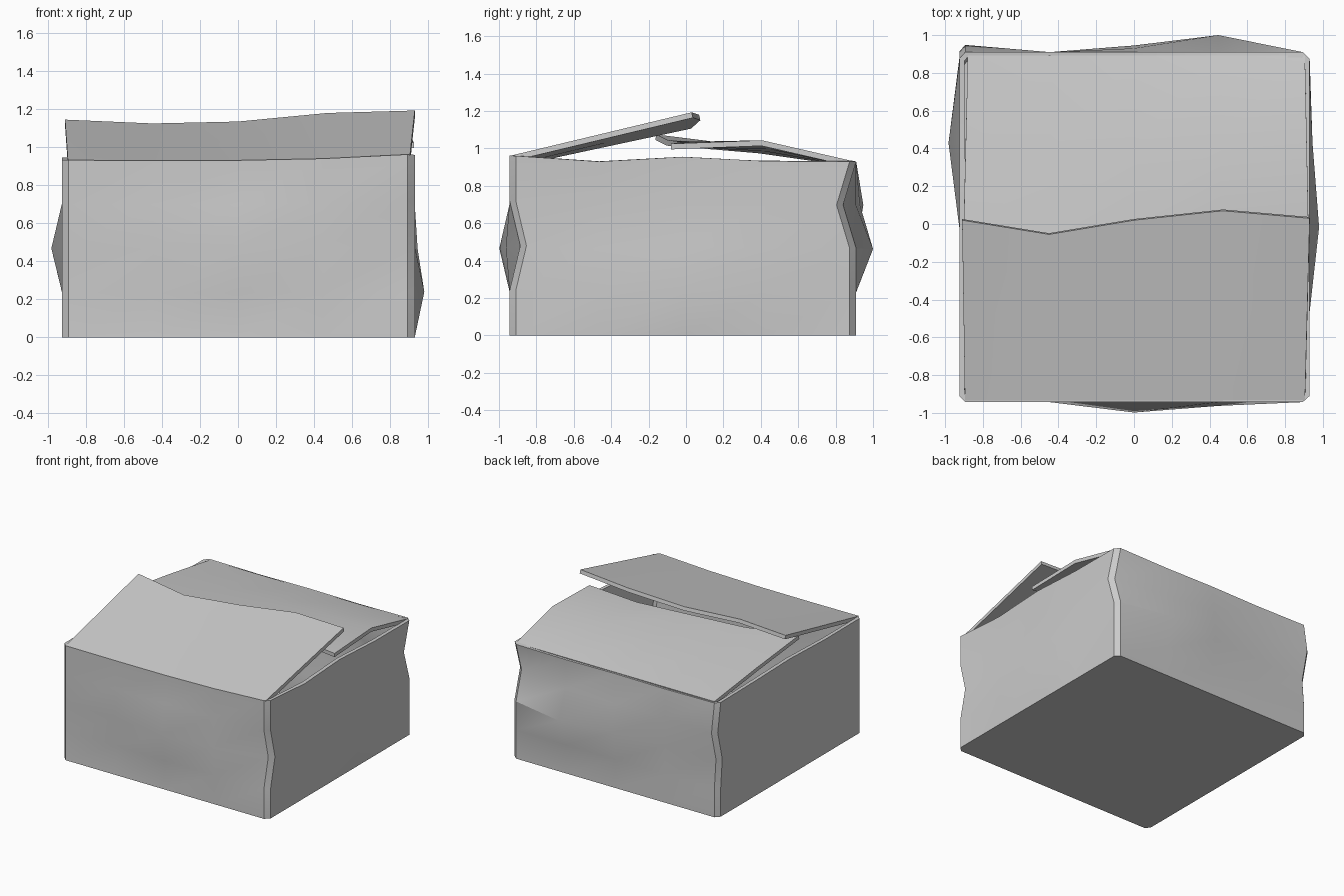
import bpy

if "Cube" in bpy.data.objects:
    bpy.data.objects.remove(bpy.data.objects["Cube"])

CARD = 0.03  # card thickness


def make_card(name, verts, faces):
    """Thin sheet thickened inwards, softly shaded."""
    mesh = bpy.data.meshes.new(name)
    mesh.from_pydata(verts, [], faces)
    obj = bpy.data.objects.new(name, mesh)
    bpy.context.collection.objects.link(obj)
    solid = obj.modifiers.new("thickness", 'SOLIDIFY')
    solid.thickness = CARD
    solid.offset = -1
    bpy.ops.object.select_all(action='DESELECT')
    bpy.context.view_layer.objects.active = obj
    obj.select_set(True)
    bpy.ops.object.modifier_apply(modifier="thickness")
    bpy.ops.object.shade_smooth_by_angle(angle=0.5)
    return obj


def spread(a, b, n=5):
    return [a + (b - a) * i / (n - 1) for i in range(n)]


# Box outline: four sides of five points, leaving narrow cut corners
ring = ([(x, -0.943) for x in spread(-0.893, 0.893)] +
        [(0.93, y) for y in spread(-0.91, 0.875)] +
        [(x, 0.91) for x in spread(0.893, -0.893)] +
        [(-0.925, y) for y in spread(0.875, -0.91)])
N, LEVELS = len(ring), 4
rim = [0.932, 0.93, 0.931, 0.94, 0.962,
       0.96, 0.93, 0.955, 0.932, 0.93,
       0.93, 0.925, 0.93, 0.925, 0.93,
       0.93, 0.935, 0.945, 0.93, 0.932]

# Dents: (outline point, level) -> sideways push
dents = {
    (4, 2): (0, 0.057), (5, 2): (0, 0.057),
    (9, 3): (0, -0.07), (10, 3): (0, -0.07),
    (14, 3): (0, 0.038), (15, 3): (0, 0.038),
    (14, 2): (0, -0.02), (15, 2): (0, -0.02),
    (2, 2): (0, -0.055), (3, 2): (0, -0.02), (1, 1): (0, 0.02),
    (7, 1): (0.05, 0), (8, 2): (0.015, 0), (6, 3): (-0.02, 0),
    (11, 2): (0, 0.09), (12, 2): (0, 0.035), (12, 3): (0, 0.02),
    (16, 2): (-0.057, 0), (18, 2): (0.02, 0),
}

verts = []
for lv in range(LEVELS + 1):
    for i, (x, y) in enumerate(ring):
        dx, dy = dents.get((i, lv), (0, 0))
        verts.append((x + dx, y + dy, rim[i] * lv / LEVELS))
faces = [tuple(reversed(range(N)))]
for lv in range(LEVELS):
    for i in range(N):
        a, b = lv * N + i, lv * N + (i + 1) % N
        faces.append((a, b, b + N, a + N))
make_card("box_body", verts, faces)


def flap(name, rows):
    cols = len(rows[0])
    faces = [(r * cols + c, r * cols + c + 1, (r + 1) * cols + c + 1, (r + 1) * cols + c)
             for r in range(len(rows) - 1) for c in range(cols - 1)]
    make_card(name, [v for row in rows for v in row], faces)


def middle(row_a, row_b, lifts, t=0.5):
    return [tuple(p + (q - p) * t for p, q in zip(a, b))[:2] +
            (a[2] + (b[2] - a[2]) * t + lift,)
            for a, b, lift in zip(row_a, row_b, lifts)]


# Front flap, raised on top
hinge = [(x, -0.935, z) for x, z in zip(spread(-0.895, 0.905), rim[:5])]
tip = list(zip([-0.91, -0.45, 0, 0.47, 0.93],
               [0.02, -0.055, 0.02, 0.07, 0.03],
               [1.145, 1.125, 1.135, 1.18, 1.193]))
flap("front_flap", [hinge, middle(hinge, tip, [0] * 5), tip])

# Back flap, bowed and tucked beneath the front one
hinge = [(x, 0.893, 0.932) for x in spread(-0.88, 0.905)]
tip = list(zip([-0.905, -0.45, 0, 0.46, 0.925],
               [-0.16, -0.10, -0.06, -0.02, -0.08],
               [1.075, 1.045, 1.04, 1.035, 1.025]))
flap("back_flap", [tip, middle(tip, hinge, [0.005, 0.015, 0.03, 0.045, 0.065]), hinge])
